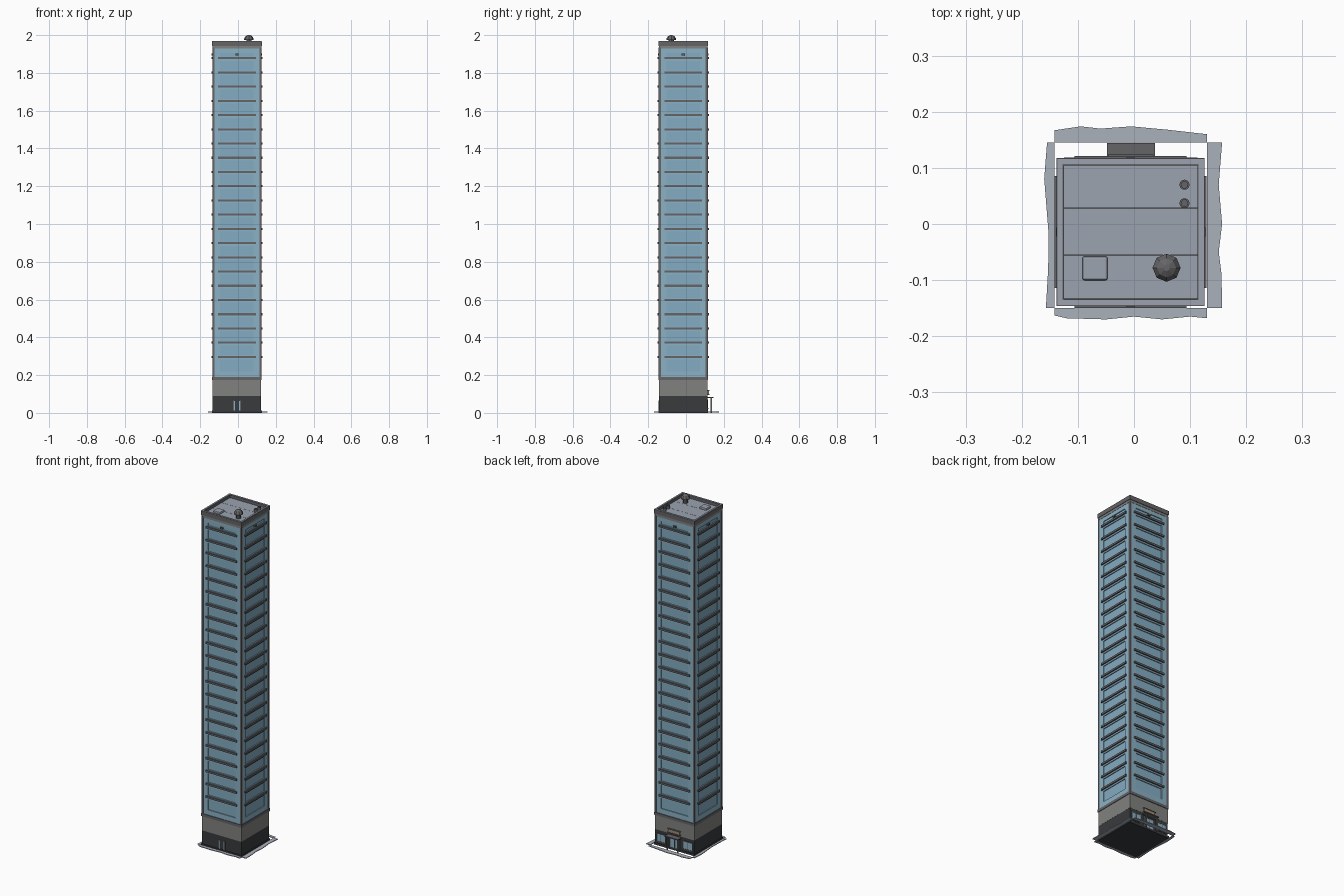
import bpy, bmesh, math
from mathutils import Matrix, Vector

CX, CY = -0.006, -0.0145          # tower axis
STEP, LEDGE0, FLOORS = 0.0753, 0.296, 22


def mat(name, r, g, b):
    m = bpy.data.materials.new(name)
    m.diffuse_color = (r, g, b, 1)
    return m


GLASS = mat("blue_glass", 0.26, 0.44, 0.56)
PANE = mat("window_pane", 0.23, 0.41, 0.54)
DARK = mat("dark_stone", 0.04, 0.043, 0.047)
STONE = mat("grey_stone", 0.22, 0.22, 0.21)
TRIM = mat("trim", 0.13, 0.13, 0.14)
ROOF = mat("roof_grey", 0.33, 0.37, 0.43)
PAVE = mat("paving", 0.40, 0.44, 0.50)
TAN = mat("tan_panel", 0.35, 0.27, 0.16)


def finish(name, bm, material):
    bmesh.ops.recalc_face_normals(bm, faces=bm.faces)
    me = bpy.data.meshes.new(name)
    bm.to_mesh(me)
    bm.free()
    ob = bpy.data.objects.new(name, me)
    bpy.context.collection.objects.link(ob)
    me.materials.append(material)
    return ob


def add_box(bm, x0, x1, y0, y1, z0, z1, turn=0.0):
    # box in tower-centred coordinates, turned about the tower axis
    m = (Matrix.Translation((CX, CY, 0)) @ Matrix.Rotation(turn, 4, 'Z')
         @ Matrix.Translation(((x0 + x1) / 2, (y0 + y1) / 2, (z0 + z1) / 2))
         @ Matrix.Diagonal((x1 - x0, y1 - y0, z1 - z0, 1)))
    bmesh.ops.create_cube(bm, size=1, matrix=m)


def boxes(name, material, items, sides=1):
    bm = bmesh.new()
    for s in range(sides):
        for it in items:
            add_box(bm, *it, turn=s * math.pi / 2)
    return finish(name, bm, material)


def block(name, material, h, z0, z1):
    return boxes(name, material, [(-h, h, -h, h, z0, z1)])


def ring(name, material, outer, inner, z0, z1):
    # square frame made of four mitre-free bars
    return boxes(name, material, [(-outer, inner, -outer, -inner, z0, z1)], 4)


def lathe(name, material, profile, n, x, y):
    bm = bmesh.new()
    rows = [[bm.verts.new((x + r * math.cos(2 * math.pi * i / n),
                           y + r * math.sin(2 * math.pi * i / n), z))
             for i in range(n)] for r, z in profile]
    for a, b in zip(rows, rows[1:]):
        for i in range(n):
            j = (i + 1) % n
            bm.faces.new((a[i], a[j], b[j], b[i]))
    bm.faces.new(rows[0])
    bm.faces.new(rows[-1])
    return finish(name, bm, material)


# podium and base
block("base_slab", DARK, 0.132, 0.0, 0.012)
block("podium_lower", DARK, 0.128, 0.012, 0.09)
block("podium_upper", STONE, 0.1285, 0.09, 0.175)
block("podium_band", TRIM, 0.1315, 0.174, 0.19)

# glass core, raised blue surround, corner posts
block("window_panes", PANE, 0.123, 0.19, 1.93)
D0, D1 = -0.128, -0.120
surround = [(-0.122, -0.088, D0, D1, 0.19, 1.93), (0.088, 0.122, D0, D1, 0.19, 1.93),
            (-0.088, 0.088, D0, D1, 0.19, 0.22), (-0.088, 0.088, D0, D1, 1.905, 1.93)]
ledges = []
for i in range(FLOORS):
    z = LEDGE0 + i * STEP
    surround.append((-0.088, 0.088, D0, D1, z - 0.014, z + 0.01))
    ledges.append((-0.1, 0.1, -0.1355, -0.124, z - 0.005, z + 0.006))
boxes("wall_surround", GLASS, surround, 4)
boxes("floor_ledges", TRIM, ledges, 4)
boxes("corner_posts", TRIM, [(-0.130, -0.119, -0.130, -0.119, 0.19, 1.935)], 4)
boxes("wall_lamps", TRIM, [(-0.008, 0.008, -0.133, -0.12, 1.892, 1.902)], 4)

# cornice, roof deck and parapet
block("cornice", STONE, 0.1295, 1.928, 1.944)
ring("parapet", TRIM, 0.132, 0.119, 1.942, 1.966)
deck_edges = (-0.119, -0.0415, 0.0425, 0.119)
boxes("roof_deck", ROOF, [(-0.119, 0.119, a + 0.0005, b - 0.0005, 1.942, 1.95)
                          for a, b in zip(deck_edges, deck_edges[1:])])

# parapet coping
ring("parapet_cap", ROOF, 0.1305, 0.121, 1.966, 1.968)

# roof hatch, vent and pipes
hatch = boxes("roof_hatch", ROOF, [(-0.086, -0.041, -0.086, -0.043, 1.948, 1.962)])
bev = hatch.modifiers.new("round", 'BEVEL')
bev.width, bev.segments = 0.004, 2
lathe("roof_vent", TRIM, [(0.014, 1.948), (0.014, 1.974), (0.025, 1.974), (0.025, 1.982),
                          (0.017, 1.994), (0.006, 2.0)], 8, 0.058, -0.078)
for k, y in enumerate((0.07, 0.037)):
    lathe("roof_pipe_%d" % k, TRIM, [(0.009, 1.948), (0.009, 1.968), (0.006, 1.968),
                                     (0.006, 1.952)], 12, 0.09, y)

# front service door
boxes("front_door_frame", TRIM, [(-0.02, -0.014, -0.1305, -0.127, 0.012, 0.065),
                                 (0.017, 0.023, -0.1305, -0.127, 0.012, 0.065)])
boxes("front_door_glass", GLASS, [(0.012, 0.017, -0.129, -0.127, 0.012, 0.062),
                                  (-0.014, -0.011, -0.129, -0.127, 0.012, 0.062)])

# back entrance: glazed doors, side windows, canopy on posts, panel above
boxes("entrance_glass", GLASS, [(-0.03, -0.002, 0.127, 0.130, 0.012, 0.066),
                                (0.002, 0.03, 0.127, 0.130, 0.012, 0.066),
                                (-0.115, -0.06, 0.127, 0.130, 0.025, 0.068),
                                (0.06, 0.115, 0.127, 0.130, 0.025, 0.068)])
frames = [(-0.002, 0.002, 0.127, 0.132, 0.012, 0.07)]
for s in (-1, 1):
    for u0, u1 in ((0.03, 0.035), (0.056, 0.06), (0.115, 0.119), (0.086, 0.089)):
        frames.append((min(s * u0, s * u1), max(s * u0, s * u1), 0.127, 0.132, 0.012, 0.072))
    a, b = sorted((s * 0.056, s * 0.119))
    frames += [(a, b, 0.127, 0.132, 0.068, 0.072), (a, b, 0.127, 0.133, 0.02, 0.025)]
boxes("entrance_frames", TRIM, frames)
boxes("canopy", TRIM, [(-0.042, 0.043, 0.127, 0.159, 0.078, 0.084)])
boxes("canopy_posts", STONE, [(-0.037, -0.031, 0.145, 0.151, 0.0, 0.078),
                              (0.032, 0.038, 0.145, 0.151, 0.0, 0.078)])
boxes("panel_above_canopy", TAN, [(-0.036, 0.037, 0.127, 0.136, 0.1, 0.116)])
boxes("panel_frame", TRIM, [(-0.04, 0.041, 0.127, 0.138, 0.116, 0.12),
                            (-0.04, 0.041, 0.127, 0.138, 0.096, 0.1)])


# wavy paving strips round the base
def paving(name, inner, outer):
    bm = bmesh.new()
    vs = [bm.verts.new((x, y, 0.003)) for x, y in inner + outer]
    f = bm.faces.new(vs)
    ext = bmesh.ops.extrude_face_region(bm, geom=[f])
    for v in ext["geom"]:
        if isinstance(v, bmesh.types.BMVert):
            v.co.z = 0.007
    finish(name, bm, PAVE)


paving("paving_back", [(0.13, 0.145), (-0.142, 0.145)],
       [(-0.142, 0.167), (-0.095, 0.174), (-0.06, 0.17), (-0.005, 0.174), (0.06, 0.168), (0.13, 0.16)])
paving("paving_front", [(-0.142, -0.15), (0.13, -0.15)],
       [(0.13, -0.168), (0.1, -0.165), (0.05, -0.17), (0.0, -0.165), (-0.05, -0.17),
        (-0.12, -0.168), (-0.142, -0.163)])
paving("paving_left", [(-0.142, 0.145), (-0.142, -0.15)],
       [(-0.157, -0.15), (-0.153, -0.08), (-0.152, -0.02), (-0.16, 0.08), (-0.155, 0.145)])
paving("paving_right", [(0.13, -0.15), (0.13, 0.145)],
       [(0.157, 0.145), (0.151, 0.07), (0.157, 0.0), (0.151, -0.05), (0.156, -0.09), (0.157, -0.15)])
